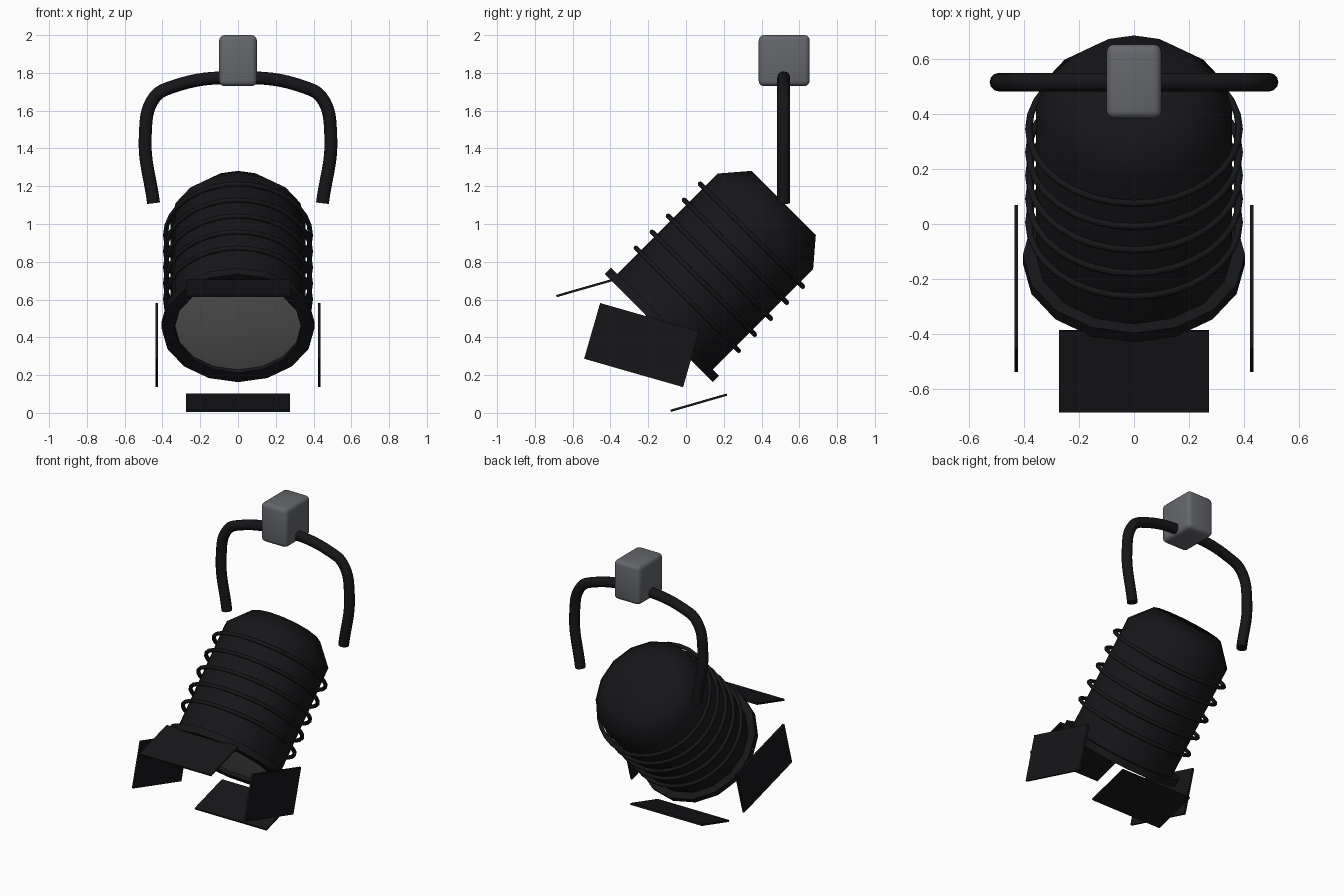
import bpy, bmesh
from math import radians, pi, cos, sin
from mathutils import Matrix, Vector

if "Cube" in bpy.data.objects:
    bpy.data.objects.remove(bpy.data.objects["Cube"])


def material(name, rgb):
    m = bpy.data.materials.new(name)
    m.diffuse_color = (*rgb, 1)
    m.use_nodes = True
    m.node_tree.nodes["Principled BSDF"].inputs["Base Color"].default_value = m.diffuse_color
    return m


black = material("black_paint", (0.008, 0.008, 0.01))
grey = material("clamp_grey", (0.13, 0.135, 0.15))
glass = material("lens_grey", (0.25, 0.25, 0.25))

# Lamp axis: local z runs backwards and up at 45 degrees
LAMP = Matrix.Translation((0, -0.297, 0.297)) @ Matrix.Rotation(radians(-45), 4, 'X')


def smooth(ob, angle):
    bpy.ops.object.select_all(action='DESELECT')
    ob.select_set(True)
    bpy.context.view_layer.objects.active = ob
    bpy.ops.object.shade_smooth_by_angle(angle=radians(angle))


def finish(name, bm, mat, angle=None):
    bmesh.ops.recalc_face_normals(bm, faces=bm.faces)
    me = bpy.data.meshes.new(name)
    bm.to_mesh(me)
    bm.free()
    me.materials.append(mat)
    ob = bpy.data.objects.new(name, me)
    bpy.context.collection.objects.link(ob)
    if angle:
        smooth(ob, angle)
    return ob


def lathe(name, profile, mat, angle, steps=16, closed=False):
    bm = bmesh.new()
    vs = [bm.verts.new((r, 0, t)) for r, t in profile]
    pairs = list(zip(vs, vs[1:] + vs[:1])) if closed else list(zip(vs, vs[1:]))
    edges = [bm.edges.new(p) for p in pairs]
    bmesh.ops.spin(bm, geom=vs + edges, axis=(0, 0, 1), cent=(0, 0, 0),
                   angle=2 * pi, steps=steps, use_duplicate=False)
    bmesh.ops.remove_doubles(bm, verts=bm.verts, dist=1e-4)
    bm.transform(LAMP)
    return finish(name, bm, mat, angle)


# Housing with front rim and chamfered back
lathe("lamp_housing", [(0.335, 0.25), (0.335, 0.215), (0.405, 0.215), (0.405, 0.262),
                       (0.357, 0.262), (0.357, 1.015), (0.24, 1.152), (0, 1.152)], black, 60)

# Lens, slightly domed
lathe("lens", [(0.337, 0.238), (0, 0.205)], glass, 40)

# Cooling rings
for i in range(5):
    t = 0.43 + 0.12 * i
    ring = [(0.384 + 0.013 * cos(a * pi / 4), t + 0.013 * sin(a * pi / 4)) for a in range(8)]
    lathe(f"cooling_ring_{i + 1}", ring, black, 60, steps=32, closed=True)


# Barn door flaps: thin plates tilted about x
def plate(name, size, centre, tilt):
    bm = bmesh.new()
    bmesh.ops.create_cube(bm, size=1, matrix=Matrix.Translation(centre)
                          @ Matrix.Rotation(radians(tilt), 4, 'X')
                          @ Matrix.Diagonal((*size, 1)))
    finish(name, bm, black)


plate("top_flap", (0.548, 0.31, 0.012), (0, -0.537, 0.661), 16)
plate("bottom_flap", (0.548, 0.31, 0.012), (0, 0.068, 0.054), 16)
for side, label in ((-1, "left"), (1, "right")):
    plate(label + "_flap", (0.013, 0.545, 0.307), (side * 0.429, -0.235, 0.359), -16)

# Yoke: bent tube hanging from the clamp
half = [(0.447, 1.11), (0.491, 1.47), (0.442, 1.67), (0.35, 1.725)]
path = [(-x, z) for x, z in half] + [(0, 1.775)] + half[::-1]
curve = bpy.data.curves.new("yoke", 'CURVE')
curve.dimensions = '3D'
curve.bevel_depth = 0.034
curve.bevel_resolution = 4
curve.resolution_u = 8
curve.use_fill_caps = True
sp = curve.splines.new('BEZIER')
sp.bezier_points.add(len(path) - 1)
for p, (x, z) in zip(sp.bezier_points, path):
    p.co = (x, 0.517, z)
    p.handle_left_type = p.handle_right_type = 'AUTO'
curve.materials.append(black)
bpy.context.collection.objects.link(bpy.data.objects.new("yoke", curve))

# Clamp block with rounded edges
bm = bmesh.new()
bmesh.ops.create_cube(bm, size=1, matrix=Matrix.Translation((0, 0.52, 1.865))
                      @ Matrix.Diagonal((0.2, 0.27, 0.27, 1)))
bmesh.ops.bevel(bm, geom=bm.edges[:], offset=0.028, segments=3, profile=0.5, affect='EDGES')
finish("clamp_block", bm, grey, 40)
